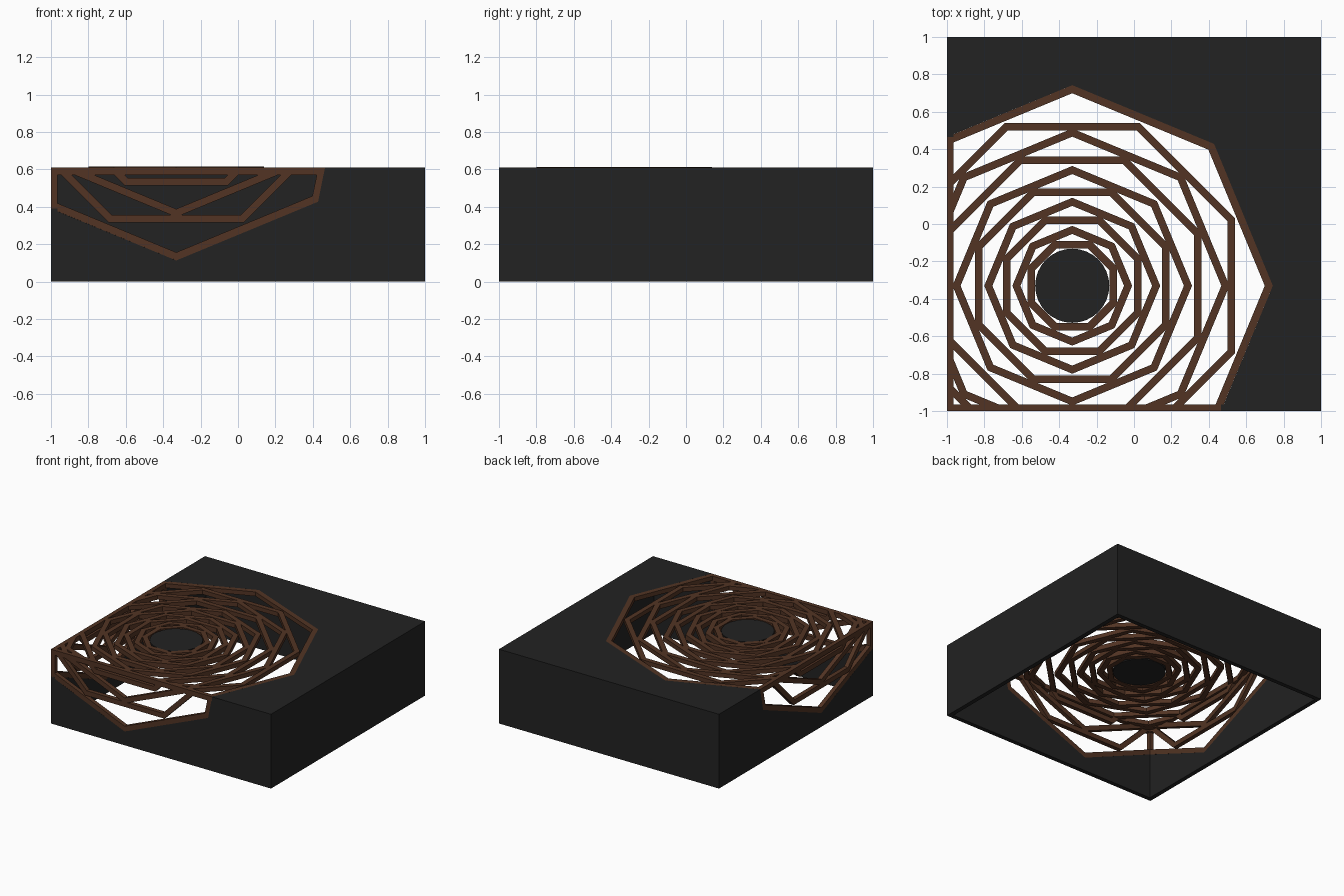
import bpy, bmesh, math

if "Cube" in bpy.data.objects:
    bpy.data.objects.remove(bpy.data.objects["Cube"])

H, T, W = 0.61, 0.035, 0.04      # height, sheet thickness, lattice bar width
C = -0.33                        # centre of the web on the top face
CZ = 1.185                       # web centre height on the side faces


def material(name, rgb):
    m = bpy.data.materials.new(name)
    m.diffuse_color = (*rgb, 1)
    m.use_nodes = True
    m.node_tree.nodes["Principled BSDF"].inputs["Base Color"].default_value = m.diffuse_color
    return m


BLACK = material("charcoal", (0.016, 0.016, 0.016))
BROWN = material("brown", (0.085, 0.034, 0.017))

# Map (u, v, depth below surface) to each face of the box
FACES = {
    "top": lambda u, v, w: (u, v, H - w),
    "front": lambda u, v, w: (u, -1 + w, v),
    "left": lambda u, v, w: (-1 + w, u, v),
    "back": lambda u, v, w: (u, 1 - w, v),
    "right": lambda u, v, w: (1 - w, u, v),
}


def clip(pts, inside):
    """Clip a convex polygon; inside(p) is a signed distance."""
    out = []
    for i, q in enumerate(pts):
        p = pts[i - 1]
        a, b = inside(p), inside(q)
        if (a < 0) != (b < 0):
            t = a / (a - b)
            out.append((p[0] + (q[0] - p[0]) * t, p[1] + (q[1] - p[1]) * t))
        if b >= 0:
            out.append(q)
    return out


def sheet(name, face, polys, mat, w0=0.0):
    """Flat sheet made of extruded polygons, laid on one face of the box."""
    place = FACES[face]
    bm = bmesh.new()
    for pts in polys:
        if len(pts) < 3:
            continue
        a = [bm.verts.new(place(u, v, w0)) for u, v in pts]
        b = [bm.verts.new(place(u, v, T)) for u, v in pts]
        bm.faces.new(a)
        bm.faces.new(b[::-1])
        for i in range(len(pts)):
            bm.faces.new((a[i - 1], a[i], b[i], b[i - 1]))
    bmesh.ops.recalc_face_normals(bm, faces=bm.faces)
    me = bpy.data.meshes.new(name)
    bm.to_mesh(me)
    bm.free()
    me.materials.append(mat)
    ob = bpy.data.objects.new(name, me)
    bpy.context.collection.objects.link(ob)
    return ob


def ring(size, flat, cv, limits, squeeze=1.0):
    """Octagonal band: size is the apothem if flat, else the corner radius."""
    k = math.cos(math.pi / 8)
    r1 = size / k if flat else size
    r0 = r1 - W / k
    segs = []
    for i in range(8):
        a, b = [(i + j + (0.5 if flat else 0)) * math.pi / 4 for j in (0, 1)]
        quad = []
        for r, t in ((r0, a), (r1, a), (r1, b), (r0, b)):
            s = squeeze if abs(math.sin(t)) < 0.01 else 1
            quad.append((C + r * s * math.cos(t), cv + r * math.sin(t)))
        for f in limits:
            quad = clip(quad, f)
        segs.append(quad)
    return segs


def rect(u0, v0, u1, v1):
    return [(u0, v0), (u1, v0), (u1, v1), (u0, v1)]


R = 1.072
D = R * math.sqrt(0.5)
EDGE = 0.465                     # where the web meets the folded edges

# Box panels, open underneath, cut away around the web
sheet("top_panel", "top", [[(-1, EDGE), (C, C + R), (C + D, C + D), (C + R, C),
                            (EDGE, -1), (1, -1), (1, 1), (-1, 1)]], BLACK)
for f in ("front", "left"):
    sheet(f + "_panel", f, [[(-1, 0), (1, 0), (1, H), (EDGE, H), (C + D, CZ - D),
                             (C, CZ - R), (-1, CZ - R + 0.277)]], BLACK)
for f in ("back", "right"):
    sheet(f + "_panel", f, [rect(-1, 0, 1, H)], BLACK)

# Web on the top: nested octagons, alternately turned, inner ones slightly raised
SIZES = [R, 0.87, 0.84, 0.69, 0.64, 0.52, 0.47, 0.37, 0.32, 0.24]
top_limits = [lambda p: p[0] + 1, lambda p: p[1] + 1]
for i, s in enumerate(SIZES):
    sheet(f"top_web_ring_{i + 1}", "top", ring(s, i % 2 == 1, C, top_limits),
          BROWN, -0.004 if i >= 6 else 0.0)

# Round hub
sheet("hub_disc", "top", [[(C + 0.198 * math.cos(k * math.pi / 16),
                            C + 0.198 * math.sin(k * math.pi / 16))
                           for k in range(32)]], BLACK)

# Web folded down the front and left sides, with rails along the folds
side_limits = [lambda p: p[0] + 1, lambda p: H - p[1]]
for f in ("front", "left"):
    for i, s in enumerate([R, 0.87, 0.84, 0.67]):
        sheet(f"{f}_web_ring_{i + 1}", f,
              ring(s, i % 2 == 1, CZ, side_limits, 0.856 if i == 0 else 1.0), BROWN)
    sheet(f + "_fold_rail", f, [rect(-1, H - W, EDGE - 0.005, H)], BROWN)
    sheet(f + "_corner_rail", f, [rect(-1, CZ - R + 0.277, -1 + T, H)], BROWN)
